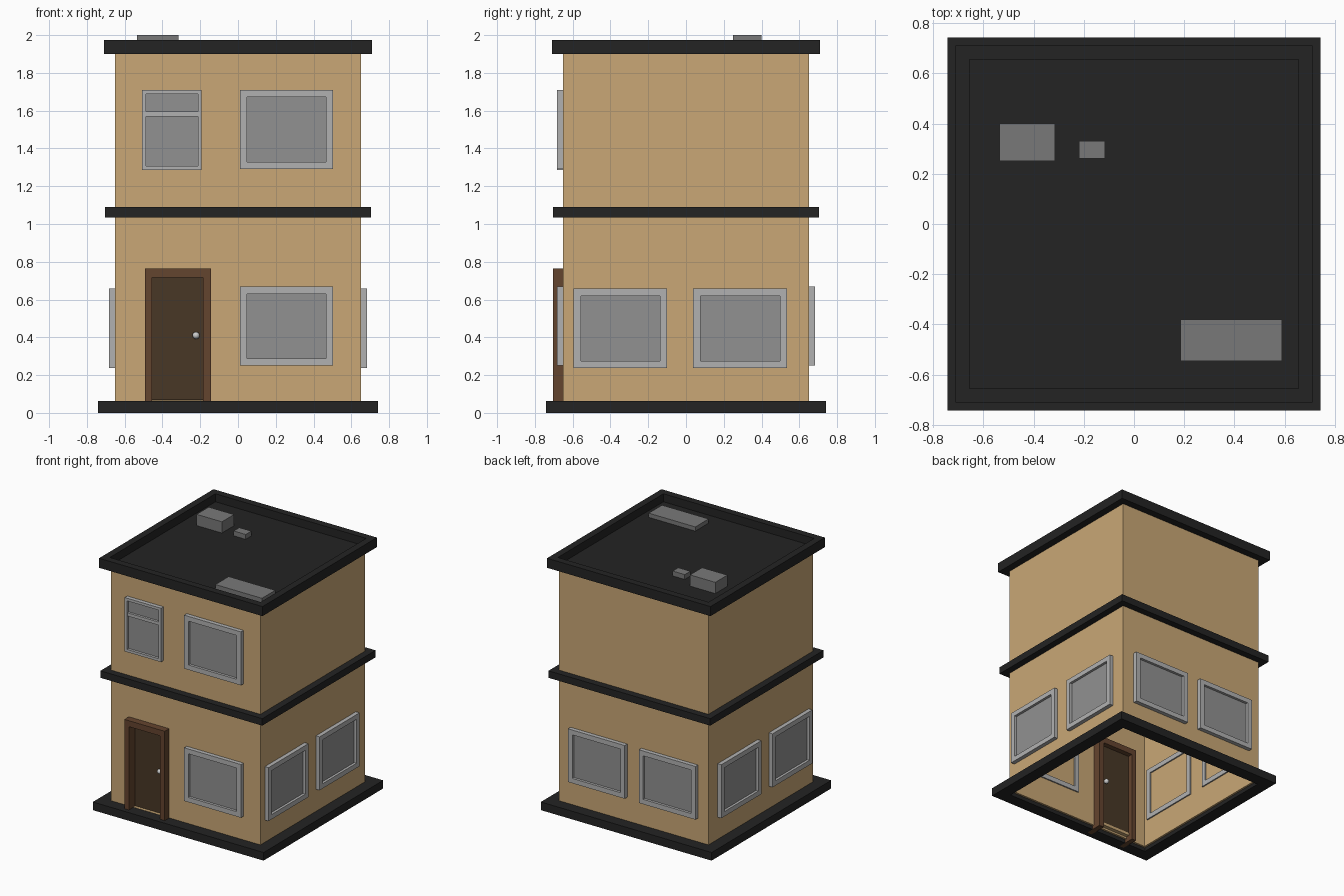
import bpy, bmesh, math
from mathutils import Matrix

if "Cube" in bpy.data.objects:
    bpy.data.objects.remove(bpy.data.objects["Cube"])


def material(name, hex_rgb):
    lin = [((hex_rgb >> s) & 255) / 255 for s in (16, 8, 0)]
    m = bpy.data.materials.new(name)
    m.diffuse_color = (*[c ** 2.2 for c in lin], 1)
    m.use_nodes = True
    m.node_tree.nodes["Principled BSDF"].inputs["Base Color"].default_value = m.diffuse_color
    return m


TAN = material("tan_wall", 0xC8A675)
DARK = material("dark_trim", 0x282828)
FRAME = material("window_grey", 0xB0B0B0)
GLASS = material("glass_grey", 0x909090)
BROWN = material("frame_brown", 0x644632)
LEAF = material("door_brown", 0x4A3A2A)
UNIT = material("roof_unit_grey", 0x787878)
METAL = material("knob_metal", 0xC0C0C0)


def finish(name, bm, mat, matrix=Matrix()):
    bm.transform(matrix)
    bmesh.ops.recalc_face_normals(bm, faces=bm.faces)
    me = bpy.data.meshes.new(name)
    bm.to_mesh(me)
    bm.free()
    if mat:
        me.materials.append(mat)
    ob = bpy.data.objects.new(name, me)
    bpy.context.collection.objects.link(ob)
    return ob


def box(name, x, y, z, mat, matrix=Matrix()):
    bm = bmesh.new()
    vs = [bm.verts.new((a, b, c)) for a in x for b in y for c in z]
    for f in ((0, 1, 3, 2), (4, 6, 7, 5), (0, 4, 5, 1), (2, 3, 7, 6), (0, 2, 6, 4), (1, 5, 7, 3)):
        bm.faces.new([vs[i] for i in f])
    return finish(name, bm, mat, matrix)


def ring(name, outer, inner, depth, mat, matrix=Matrix()):
    """Rectangular frame in the local xz plane; outer/inner are (x0, x1, z0, z1)."""
    bm = bmesh.new()
    loops = []
    for rect, d in ((outer, depth[0]), (inner, depth[0]), (inner, depth[1]), (outer, depth[1])):
        x0, x1, z0, z1 = rect
        loops.append([bm.verts.new((x, d, z)) for x, z in ((x0, z0), (x1, z0), (x1, z1), (x0, z1))])
    for k in range(4):
        a, b = loops[k], loops[(k + 1) % 4]
        for i in range(4):
            j = (i + 1) % 4
            bm.faces.new((a[i], a[j], b[j], b[i]))
    return finish(name, bm, mat, matrix)


def square_ring(name, half, inner_half, z, mat):
    return ring(name, (-half, half) * 2, (-inner_half, inner_half) * 2, z, mat,
                Matrix.Rotation(math.pi / 2, 4, 'X'))


# Walls with a door opening, base, storey band and roof parapet
walls = square_ring("walls", 0.65, 0.63, (0.03, 1.905), TAN)
cutter = box("door_cutter", (-0.47, -0.17), (-0.8, -0.5), (0.062, 0.74), None)
cutter.hide_render = True
cut = walls.modifiers.new("door_opening", 'BOOLEAN')
cut.operation, cut.solver, cut.object = 'DIFFERENCE', 'EXACT', cutter
bpy.context.view_layer.objects.active = walls
bpy.ops.object.modifier_apply(modifier=cut.name)
bpy.data.objects.remove(cutter)

square_ring("base", 0.742, 0.645, (0, 0.064), DARK)
square_ring("storey_band", 0.703, 0.645, (1.035, 1.09), DARK)
square_ring("roof_parapet", 0.71, 0.655, (1.9, 1.975), DARK)
box("roof_deck", (-0.657, 0.657), (-0.657, 0.657), (1.902, 1.912), DARK)

# Rooftop units
box("roof_unit_large", (-0.535, -0.315), (0.25, 0.40), (1.91, 2.0), UNIT)
box("roof_unit_small", (-0.22, -0.115), (0.26, 0.33), (1.91, 1.95), UNIT)
box("roof_unit_flat", (0.185, 0.59), (-0.545, -0.38), (1.91, 1.945), UNIT)


# Windows, drawn on the front face and turned to the other sides
def window(name, u0, u1, v0, v1, turn=0, border=0.038, bar=None):
    m = Matrix.Rotation(math.radians(turn), 4, 'Z')
    inner = (u0 + border, u1 - border, v0 + border, v1 - border)
    ring(name + "_frame", (u0, u1, v0, v1), inner, (-0.682, -0.62), FRAME, m)
    e = 0.003
    box(name + "_glass", (inner[0] - e, inner[1] + e), (-0.662, -0.645),
        (inner[2] - e, inner[3] + e), GLASS, m)
    if bar:
        box(name + "_bar", (inner[0] - e, inner[1] + e), (-0.68, -0.645), bar, FRAME, m)


window("front_upper_window", 0.01, 0.503, 1.29, 1.71)
window("front_lower_window", 0.01, 0.503, 0.25, 0.668)
window("front_split_window", -0.507, -0.192, 1.287, 1.71, border=0.021, bar=(1.57, 1.595))
for i, (a, b) in enumerate(((-0.595, -0.10), (0.038, 0.535))):
    window(f"right_window_{i}", a, b, 0.238, 0.658, 90)
    window(f"left_window_{i}", -b, -a, 0.238, 0.658, -90)
for i, (a, b) in enumerate(((-0.548, -0.055), (0.067, 0.56))):
    window(f"back_window_{i}", a, b, 0.25, 0.668, 180)

# Door: U-shaped frame, threshold, leaf and knobs
bm = bmesh.new()
profile = ((-0.493, 0), (-0.493, 0.765), (-0.143, 0.765), (-0.143, 0),
           (-0.185, 0), (-0.185, 0.718), (-0.455, 0.718), (-0.455, 0))
face = bm.faces.new([bm.verts.new((x, -0.705, z)) for x, z in profile])
new = bmesh.ops.extrude_face_region(bm, geom=[face])["geom"]
bmesh.ops.translate(bm, vec=(0, 0.14, 0), verts=[g for g in new if isinstance(g, bmesh.types.BMVert)])
finish("door_frame", bm, BROWN)
box("door_threshold", (-0.457, -0.183), (-0.65, -0.60), (0.045, 0.066), TAN)
box("door_leaf", (-0.457, -0.183), (-0.63, -0.605), (0.068, 0.72), LEAF)
for name, y in (("knob_outside", -0.655), ("knob_inside", -0.58)):
    bm = bmesh.new()
    bmesh.ops.create_uvsphere(bm, u_segments=16, v_segments=10, radius=0.019)
    bmesh.ops.create_cone(bm, segments=12, radius1=0.008, radius2=0.008, depth=0.06, cap_ends=True,
                          matrix=Matrix.Translation((0, -0.6175 - y, 0)) @ Matrix.Rotation(math.pi / 2, 4, 'X'))
    knob = finish(name, bm, METAL, Matrix.Translation((-0.222, y, 0.41)))
    for p in knob.data.polygons:
        p.use_smooth = len(p.vertices) < 5
